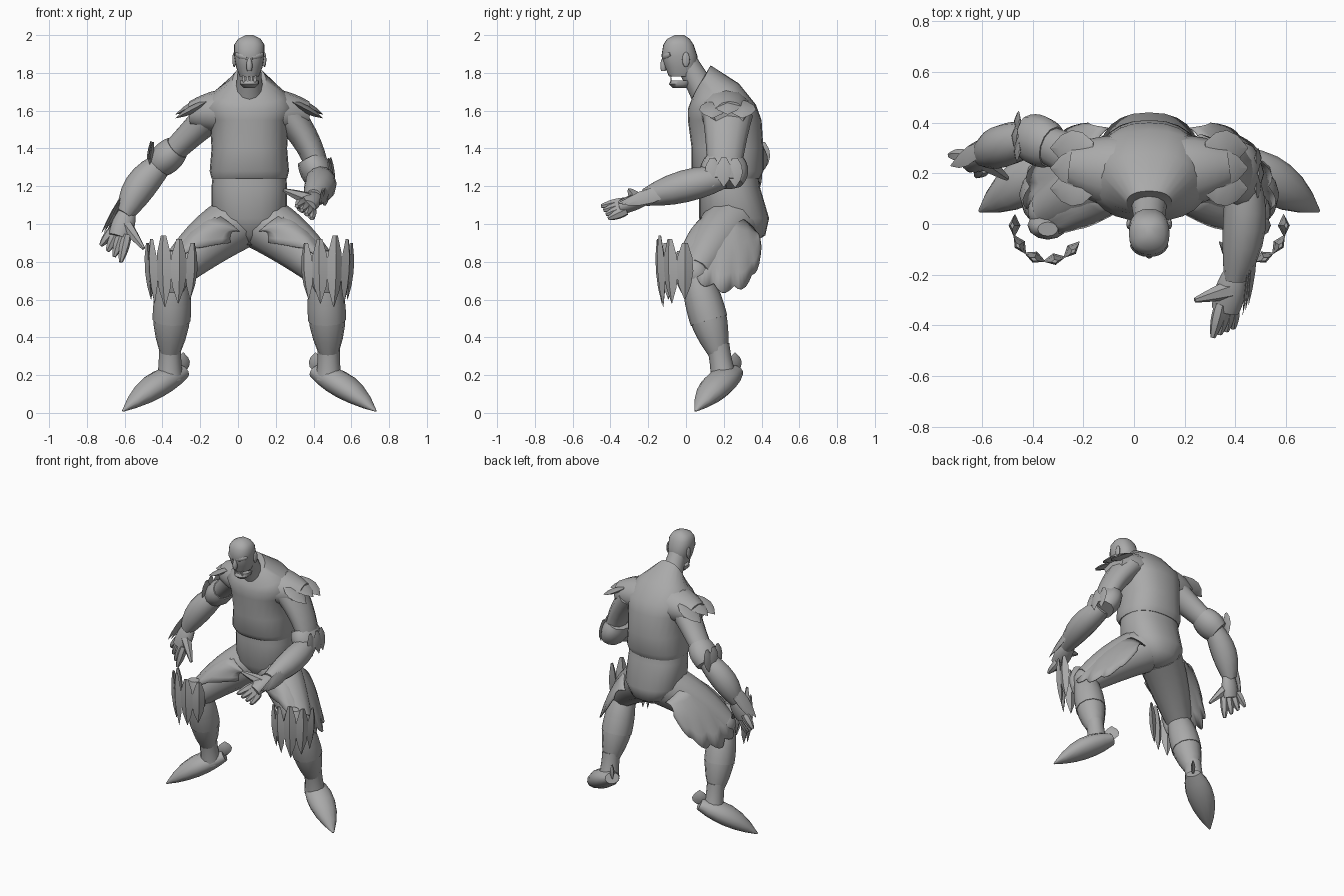
import bpy, bmesh, math
from mathutils import Vector, Matrix
from mathutils.geometry import interpolate_bezier

cube = bpy.data.objects.get("Cube")
if cube:
    bpy.data.objects.remove(cube, do_unlink=True)

CENTRE_X = .06
FORWARD, ACROSS, UP = Vector((0, -1, 0)), Vector((1, 0, 0)), Vector((0, 0, 1))

grey = bpy.data.materials.new("plain grey")
grey.use_nodes = True
grey.diffuse_color = (.4, .4, .4, 1)
shader = grey.node_tree.nodes["Principled BSDF"]
shader.inputs["Base Color"].default_value = grey.diffuse_color
shader.inputs["Roughness"].default_value = .8


def finish(name, bm):
    bmesh.ops.recalc_face_normals(bm, faces=bm.faces)
    mesh = bpy.data.meshes.new(name)
    bm.to_mesh(mesh)
    bm.free()
    mesh.materials.append(grey)
    part = bpy.data.objects.new(name, mesh)
    bpy.context.collection.objects.link(part)
    bpy.ops.object.select_all(action="DESELECT")
    part.select_set(True)
    bpy.context.view_layer.objects.active = part
    bpy.ops.object.shade_smooth_by_angle(angle=math.radians(50))
    return part


def skin(name, rings):
    """Bridge rings of points and cap both ends."""
    bm = bmesh.new()
    rows = [[bm.verts.new(point) for point in ring] for ring in rings]
    for low, high in zip(rows, rows[1:]):
        for i in range(len(low)):
            bm.faces.new((low[i - 1], low[i], high[i], high[i - 1]))
    bm.faces.new(rows[0])
    bm.faces.new(rows[-1])
    return finish(name, bm)


def circle(sides):
    return [(math.cos(math.tau * i / sides), math.sin(math.tau * i / sides)) for i in range(sides)]


def squared(value):
    return math.copysign(abs(value) ** .85, value)


def hull(name, sections, lean=0.0):
    """Stacked sections: height, half width, front y, back y; lean tilts the upper ones."""
    rings = []
    for height, half, front, back in sections:
        tilt = max(0, height - 1.6) * lean
        middle, depth = (front + back) / 2, (back - front) / 2
        rings.append([(CENTRE_X + half * squared(c), middle + depth * squared(s), height + tilt * s)
                      for c, s in circle(24)])
    return skin(name, rings)


def limb(name, start, end, radii, ref=FORWARD, depth=1.0, bow=Vector(), sides=12, steps=6):
    """Tapered segment: start, middle and end radius, scaled by depth towards ref."""
    first, middle, last = radii
    axis = (end - start).normalized()
    side = axis.cross(ref).normalized()
    front = side.cross(axis) * depth
    rings = []
    for step in range(steps + 1):
        t = step / steps
        hump = 4 * t * (1 - t)
        radius = first + (last - first) * t + (middle - (first + last) / 2) * hump
        spot = start.lerp(end, t) + bow * hump
        rings.append([spot + (side * c + front * s) * radius for c, s in circle(sides)])
    return skin(name, rings)


def blade(name, start, end, width, face, depth=.3):
    """Thin pointed leaf."""
    return limb(name, start, end, (width / 3, width, .002), face, depth, sides=4, steps=4)


def ball(name, centre, size):
    bm = bmesh.new()
    place = Matrix.Translation(centre) @ Matrix.Diagonal((*size, 1))
    bmesh.ops.create_uvsphere(bm, u_segments=18, v_segments=12, radius=1, matrix=place)
    return finish(name, bm)


def flank(side, x, y, z):
    """Point measured outwards from the body centre line."""
    return Vector((CENTRE_X + side * x, y, z))


# Torso
hull("chest", [(1.24, .2, .06, .39), (1.28, .21, .03, .41), (1.4, .2, .03, .41),
               (1.55, .21, .01, .4), (1.62, .24, .01, .37), (1.69, .19, .02, .28),
               (1.75, .09, .03, .13)], lean=.6)
hull("waist_and_hips", [(1.3, .19, .07, .38), (1.2, .2, .07, .39), (1.03, .2, .07, .44),
                        (.94, .14, .12, .42), (.89, .06, .17, .34)])

# Head
limb("neck", flank(1, 0, .15, 1.6), flank(1, 0, 0, 1.86), (.09, .07, .06))
hull("skull", [(1.78, .05, -.09, .04), (1.83, .07, -.11, .06), (1.89, .08, -.13, .06),
               (1.95, .08, -.12, .04), (1.98, .06, -.1, .02), (2, .02, -.06, -.01)])
hull("jaw", [(1.72, .03, -.07, 0), (1.74, .05, -.09, .03), (1.76, .05, -.08, .04)])
limb("nose", flank(1, 0, -.12, 1.88), flank(1, 0, -.12, 1.81), (.006, .016, .012))
for side in (-1, 1):
    ball("ear", flank(side, .08, 0, 1.87), (.01, .02, .04))
    limb("brow", flank(side, .01, -.12, 1.88), flank(side, .07, -.08, 1.9), (.01, .02, .01), UP)
    for gap in (.01, .03):
        root = flank(side, gap, -.08, 1.79)
        blade("upper_tooth", root, root - UP * .02, .008, FORWARD)
        blade("lower_tooth", root - UP * .04, root - UP * .01, .008, FORWARD)

# Shoulder caps with flared rims
for side in (-1, 1):
    limb("shoulder_cap", flank(side, .08, .2, 1.6), flank(side, .31, .23, 1.58),
         (.12, .11, .07), depth=1.2)
    for row in (-1, 0, 1):
        root = flank(side, .22, .22 + row * .08, 1.67 - abs(row) * .02)
        blade("shoulder_flap", root, root + ACROSS * side * .17 - UP * .09, .07,
              ACROSS * side + UP * 2)


def arm(label, joints, thumb, out, spread, reach, flesh, bow, ref):
    """Arm with elbow cuff, hand and blades, hung on its joints."""
    shoulder, elbow, wrist, knuckles = joints
    limb(label + "_upper_arm", shoulder, elbow, (.09, .07, .06), depth=flesh, bow=bow)
    limb(label + "_elbow_cuff", shoulder.lerp(elbow, .7), elbow + (elbow - shoulder) * .1,
         (.07, .085, .07), depth=flesh)
    limb(label + "_forearm", elbow, wrist, (.06, .085, .045), ref, bow=out * .02)
    limb(label + "_palm", wrist.lerp(elbow, .1), knuckles, (.04, .06, .055), ref, depth=.7)

    # Fingers fan out from the knuckles, the thumb leaves the palm
    for number in range(4):
        root = knuckles + spread * (number - 1.5) - reach * .2
        tip = root + reach * (1.1 - number * .1) + spread * number * .6
        limb(label + "_finger", root, tip, (.025, .026, .01), UP + ACROSS, sides=6)
    base = wrist.lerp(knuckles, .3)
    limb(label + "_thumb", base, thumb, (.04, .028, .01), UP + ACROSS, sides=6)

    # Leaves along the forearm and around the elbow
    sweep = ref.cross(wrist - elbow).cross(out).normalized()
    for row in (-1, 0, 1):
        root = elbow.lerp(wrist, .4 + row * .2) + out * .07
        tip = knuckles + out * (.08 + row * .01) - sweep * row * .02
        blade(label + "_forearm_blade", root, tip, .04, out)
        root = elbow + out * (.06 - abs(row) * .01) - FORWARD * row * .06 + UP * .09
        blade(label + "_elbow_blade", root, root + out * .02 - UP * .16, .04, out)


arm("right", (flank(-1, .2, .22, 1.58), Vector((-.4, .34, 1.33)),
              Vector((-.6, .27, 1.05)), Vector((-.63, .24, .93))),
    thumb=Vector((-.5, .18, .87)), out=Vector((-1, .1, .3)), spread=Vector((-.024, .015, .01)),
    reach=Vector((-.03, -.03, -.13)), flesh=1.2, bow=Vector(), ref=FORWARD)
arm("left", (flank(1, .2, .22, 1.58), Vector((.43, .2, 1.25)),
             Vector((.4, -.22, 1.14)), Vector((.36, -.34, 1.09))),
    thumb=Vector((.24, -.3, 1.18)), out=Vector((1, 0, .2)), spread=Vector((.015, 0, -.015)),
    reach=Vector((-.03, -.12, -.02)), flesh=1.5, bow=ACROSS * .03, ref=UP)


def thigh_guard(side):
    """Curved sheet over the thigh with a scalloped lower rim."""
    columns, rows, scallops = 36, 5, 7
    waist = [flank(side, *p) for p in ((.05, .08, .96), (.2, 0, 1.1), (.3, .3, 1.1), (.16, .38, .95))]
    rim = [flank(side, *p) for p in ((.1, .06, .9), (.6, -.25, .9), (.55, .35, .4), (.24, .4, .88))]
    upper = interpolate_bezier(*waist, columns)
    lower = interpolate_bezier(*rim, columns)
    bulge = Vector((side, 0, 1.2)) * .02
    bm = bmesh.new()
    grid = []
    for i, (top, low) in enumerate(zip(upper, lower)):
        wave = abs(math.sin(math.pi * scallops * i / (columns - 1)))
        low = low + (low - top) * wave * .1
        grid.append([bm.verts.new(top.lerp(low, r / rows) + bulge * math.sin(math.pi * r / rows))
                     for r in range(rows + 1)])
    for a, b in zip(grid, grid[1:]):
        for r in range(rows):
            bm.faces.new((a[r], b[r], b[r + 1], a[r + 1]))
    finish("thigh_guard", bm).modifiers.new("thickness", "SOLIDIFY").thickness = .006


# Legs, boots and knee leaves
for side in (-1, 1):
    hip, knee = flank(side, .08, .24, 1), flank(side, .4, .05, .74)
    ankle, toe = flank(side, .42, .17, .32), flank(side, .67, .05, .01)
    heel = flank(side, .35, .26, .22)
    outward = ACROSS * side
    limb("thigh", hip, knee, (.15, .13, .09), bow=UP * .02)
    ball("knee", knee, (.08, .08, .09))
    limb("shin", knee, ankle, (.07, .1, .055))
    limb("boot_cuff", knee.lerp(ankle, .2), knee.lerp(ankle, .6), (.09, .1, .1))
    limb("ankle", ankle + UP * .04, flank(side, .42, .2, .18), (.06, .06, .07))
    limb("foot", heel, toe, (.05, .09, .006), UP, depth=.75, bow=UP * .02)
    blade("heel_spur", heel, heel + UP * .1, .05, outward - FORWARD)
    thigh_guard(side)
    limb("knee_pad", knee + FORWARD * .07 + UP * .12, knee + FORWARD * .04 - UP * .1,
         (.04, .08, .05), depth=.7)

    # Pointed leaves arc around the front and outside of the knee
    for row in range(-2, 3):
        angle = row * .6 + .4
        facing = FORWARD * math.cos(angle) + outward * math.sin(angle)
        middle = knee + FORWARD * .06 + facing * .12
        length = .18 - abs(row) * .02
        blade("knee_leaf", middle + UP * (length + .02) + facing * .02, middle - UP * length,
              .045, facing, depth=.5)
